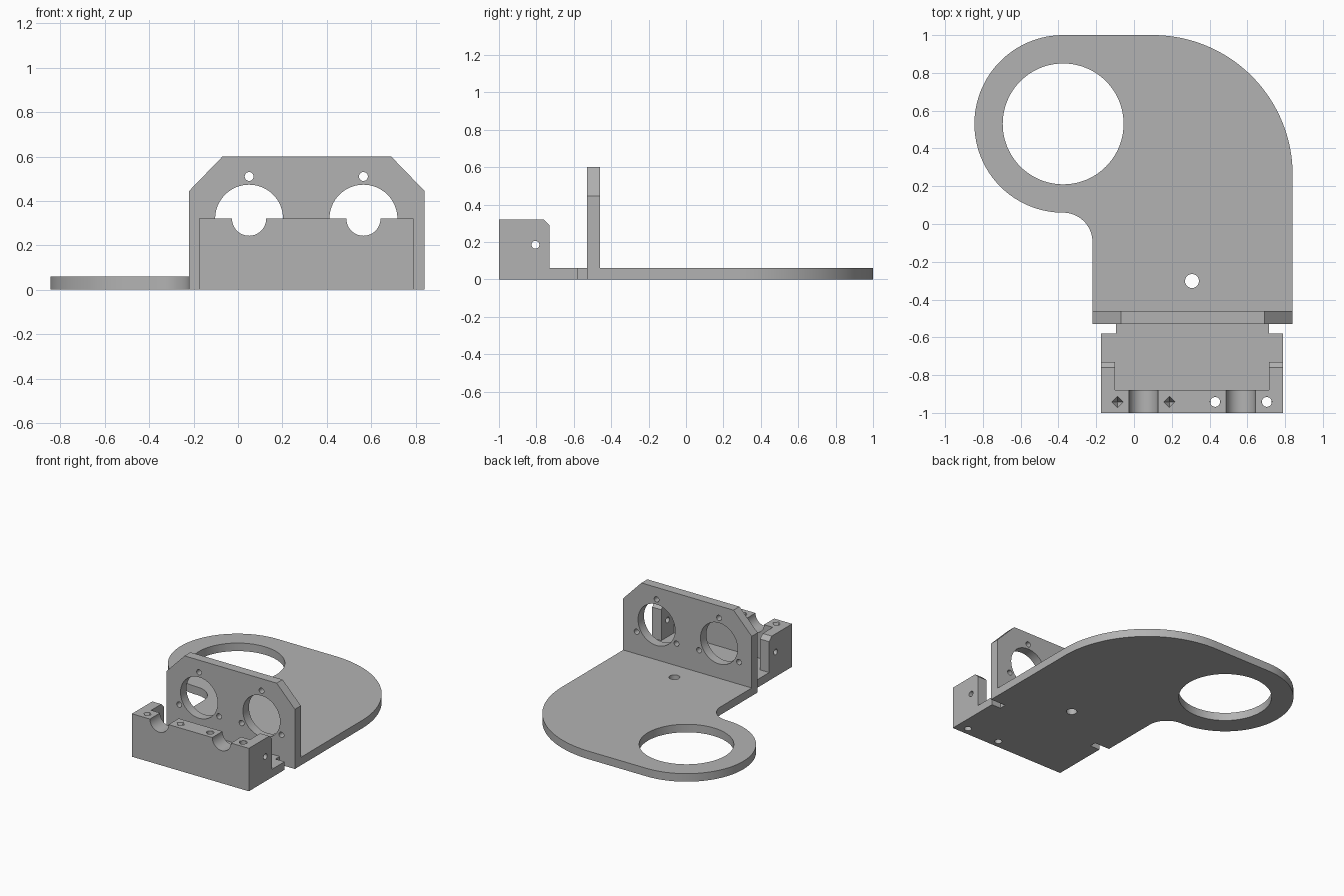
import bpy, bmesh
from math import cos, sin, radians
from mathutils import Matrix, Vector

cube = bpy.data.objects.get("Cube")
if cube:
    bpy.data.objects.remove(cube, do_unlink=True)

grey = bpy.data.materials.new("plain_grey")
grey.use_nodes = True
colour = (0.45, 0.45, 0.45, 1)
grey.diffuse_color = colour
grey.node_tree.nodes["Principled BSDF"].inputs["Base Color"].default_value = colour

THICK = 0.06
BORES = (0.05, 0.565)      # motor bore centres in x
BORE_Z = 0.32


def finish(name, bm):
    bmesh.ops.recalc_face_normals(bm, faces=bm.faces)
    mesh = bpy.data.meshes.new(name)
    bm.to_mesh(mesh)
    bm.free()
    mesh.materials.append(grey)
    obj = bpy.data.objects.new(name, mesh)
    bpy.context.collection.objects.link(obj)
    return obj


def arc(cx, cy, r, start, end, steps=32):
    angles = [radians(start + (end - start) * i / steps) for i in range(steps + 1)]
    return [(cx + r * cos(a), cy + r * sin(a)) for a in angles]


def prism(name, points, axis, low, high):
    """Extrude a profile along z, y (points are x, z) or x (points are y, z)."""
    place = {"z": lambda a, b, d: (a, b, d),
             "y": lambda a, b, d: (a, d, b),
             "x": lambda a, b, d: (d, a, b)}[axis]
    bm = bmesh.new()
    face = bm.faces.new([bm.verts.new(place(a, b, low)) for a, b in points])
    grown = bmesh.ops.extrude_face_region(bm, geom=[face])["geom"]
    verts = [v for v in grown if isinstance(v, bmesh.types.BMVert)]
    bmesh.ops.translate(bm, verts=verts, vec=Vector(place(0, 0, high - low)))
    return finish(name, bm)


def box(name, x0, x1, y0, y1, z0, z1):
    return prism(name, [(x0, y0), (x1, y0), (x1, y1), (x0, y1)], "z", z0, z1)


def hole(axis, a, b, r, low, high, sides=32):
    return prism("hole_cutter", arc(a, b, r, 0, 360, sides)[:-1], axis, low, high)


def pyramid_pit(x, y, r, top, depth):
    bm = bmesh.new()
    spin = Matrix.Translation((x, y, top - depth / 2 + 0.005))
    bmesh.ops.create_cone(bm, cap_ends=True, segments=4, radius1=0.0,
                          radius2=r, depth=depth + 0.01, matrix=spin)
    bmesh.ops.remove_doubles(bm, verts=bm.verts, dist=0.0001)
    return finish("pit_cutter", bm)


def combine(target, others, operation):
    for other in others:
        mod = target.modifiers.new(operation, "BOOLEAN")
        mod.operation, mod.solver, mod.object = operation, "EXACT", other
    graph = bpy.context.evaluated_depsgraph_get()
    mesh = bpy.data.meshes.new_from_object(target.evaluated_get(graph))
    target.modifiers.clear()
    target.data = mesh
    for other in others:
        bpy.data.objects.remove(other, do_unlink=True)


# Base plate: rounded ring end, large rounded corner, inner fillet, stepped neck
outline = arc(-0.375, 0.53, 0.47, 270, 90, 64)
outline += arc(0.10, 0.26, 0.74, 90, 0, 48)
outline += [(0.84, -0.53), (0.715, -0.53), (0.715, -0.58), (0.79, -0.58),
            (0.79, -1), (-0.175, -1), (-0.175, -0.58), (-0.095, -0.58),
            (-0.095, -0.53), (-0.22, -0.53)]
outline += arc(-0.375, -0.095, 0.155, 0, 90, 24)[:-1]
bracket = prism("mounting_bracket", outline, "z", 0, THICK)

# Upright motor wall with clipped corners
wall = prism("motor_wall", [(-0.22, 0), (0.84, 0), (0.84, 0.445), (0.69, 0.6),
                            (-0.07, 0.6), (-0.22, 0.445)], "y", -0.53, -0.46)

# Front bearing block and its two chamfered side ears
block = box("bearing_block", -0.175, 0.79, -1, -0.88, 0, BORE_Z)
ear_profile = [(-1, 0), (-0.73, 0), (-0.73, 0.29), (-0.76, BORE_Z), (-1, BORE_Z)]
ears = [prism("side_ear", ear_profile, "x", x0, x1)
        for x0, x1 in ((-0.175, -0.10), (0.715, 0.79))]
combine(bracket, [wall, block] + ears, "UNION")

# Plate holes and the cross hole through both ears
cutters = [hole("z", -0.375, 0.53, 0.32, -0.1, 0.2, 96),
           hole("z", 0.307, -0.302, 0.037, -0.1, 0.2),
           hole("x", -0.805, 0.185, 0.021, -0.5, 1)]

# Motor bores, three screw holes around each, and bearing grooves
for x in BORES:
    cutters.append(hole("y", x, BORE_Z, 0.153, -0.6, -0.4, 64))
    cutters.append(hole("y", x, BORE_Z, 0.077, -1.1, -0.85, 48))
    for angle in (90, 210, 330):
        a = radians(angle)
        cutters.append(hole("y", x + 0.19 * cos(a), BORE_Z + 0.19 * sin(a),
                            0.02, -0.6, -0.4, 24))

# Clamp screw holes: pointed pits, drilled right through on one side
for x, through in ((-0.087, False), (0.187, False), (0.43, True), (0.703, True)):
    cutters.append(pyramid_pit(x, -0.942, 0.035, BORE_Z, 0.06))
    if through:
        cutters.append(hole("z", x, -0.942, 0.026, -0.1, 0.5, 24))
combine(bracket, cutters, "DIFFERENCE")

# Tidy flat faces and smooth the curved ones
bm = bmesh.new()
bm.from_mesh(bracket.data)
bmesh.ops.remove_doubles(bm, verts=bm.verts, dist=0.00005)
bmesh.ops.dissolve_limit(bm, angle_limit=radians(0.5), verts=bm.verts, edges=bm.edges)
bm.to_mesh(bracket.data)
bm.free()
bpy.ops.object.select_all(action="DESELECT")
bracket.select_set(True)
bpy.context.view_layer.objects.active = bracket
bpy.ops.object.shade_smooth_by_angle(angle=radians(30))
